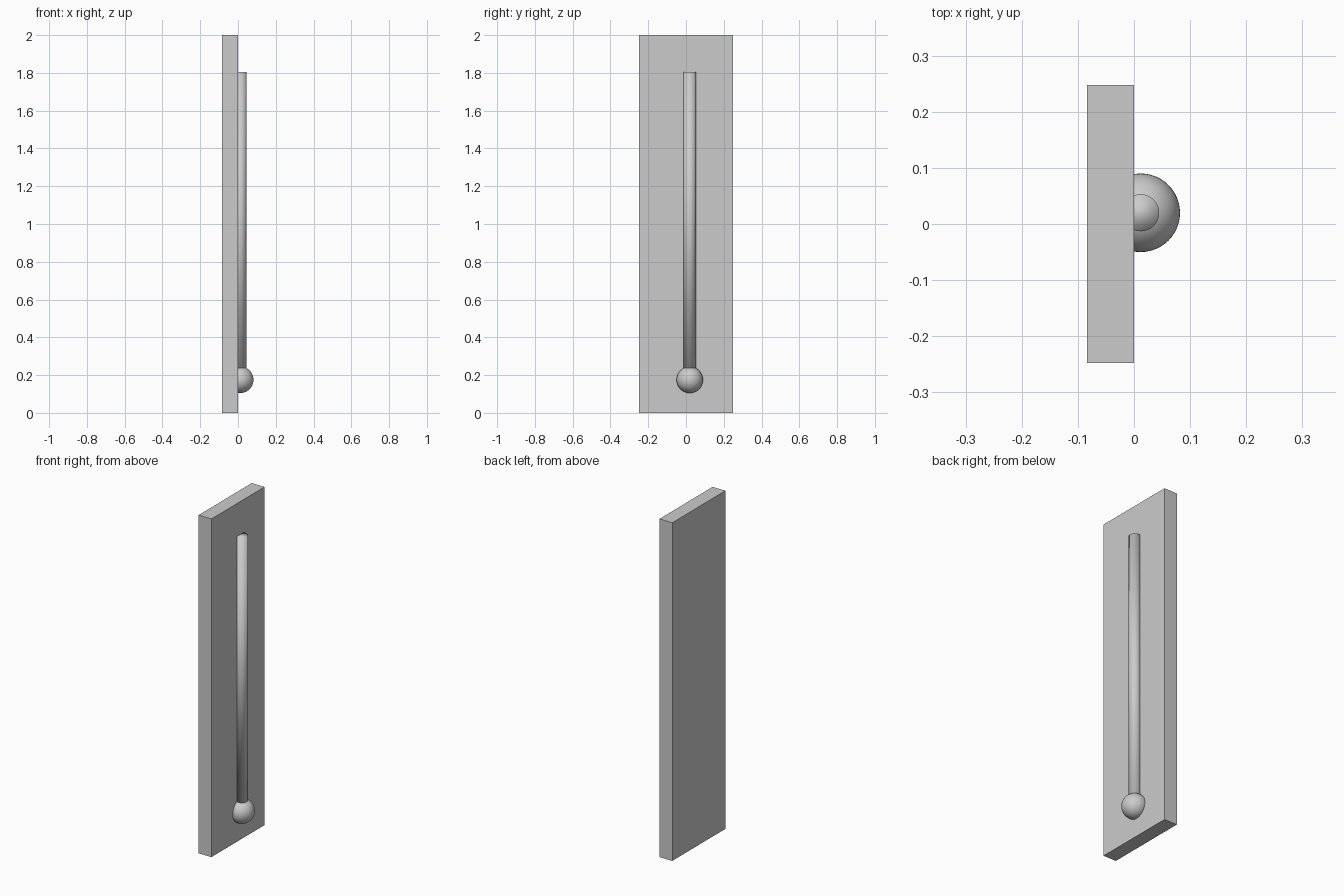
import bpy

cube = bpy.data.objects.get("Cube")
if cube:
    bpy.data.objects.remove(cube, do_unlink=True)

# Single plain grey
grey = bpy.data.materials.new("plain_grey")
grey.use_nodes = True
colour = (0.6, 0.6, 0.6, 1)
grey.diffuse_color = colour
grey.node_tree.nodes["Principled BSDF"].inputs["Base Color"].default_value = colour

AXIS_X, AXIS_Y = 0.012, 0.02   # shared axis of tube and bulb
BULB_Z, TUBE_TOP = 0.175, 1.805


def finish(name, smooth=False):
    obj = bpy.context.object
    obj.name = name
    obj.data.materials.append(grey)
    if smooth:
        bpy.ops.object.shade_smooth()
    return obj


# Flat backing board
bpy.ops.mesh.primitive_cube_add(size=1, location=(-0.042, 0, 1))
board = finish("backing_board")
board.scale = (0.084, 0.496, 2)

# Long glass tube, half sunk in the board
bpy.ops.mesh.primitive_cylinder_add(
    vertices=48, radius=0.033, depth=TUBE_TOP - BULB_Z,
    location=(AXIS_X, AXIS_Y, (TUBE_TOP + BULB_Z) / 2))
finish("glass_tube", smooth=True)

# Round bulb at the bottom of the tube
bpy.ops.mesh.primitive_uv_sphere_add(
    segments=48, ring_count=24, radius=0.07,
    location=(AXIS_X, AXIS_Y, BULB_Z))
finish("bulb", smooth=True)
